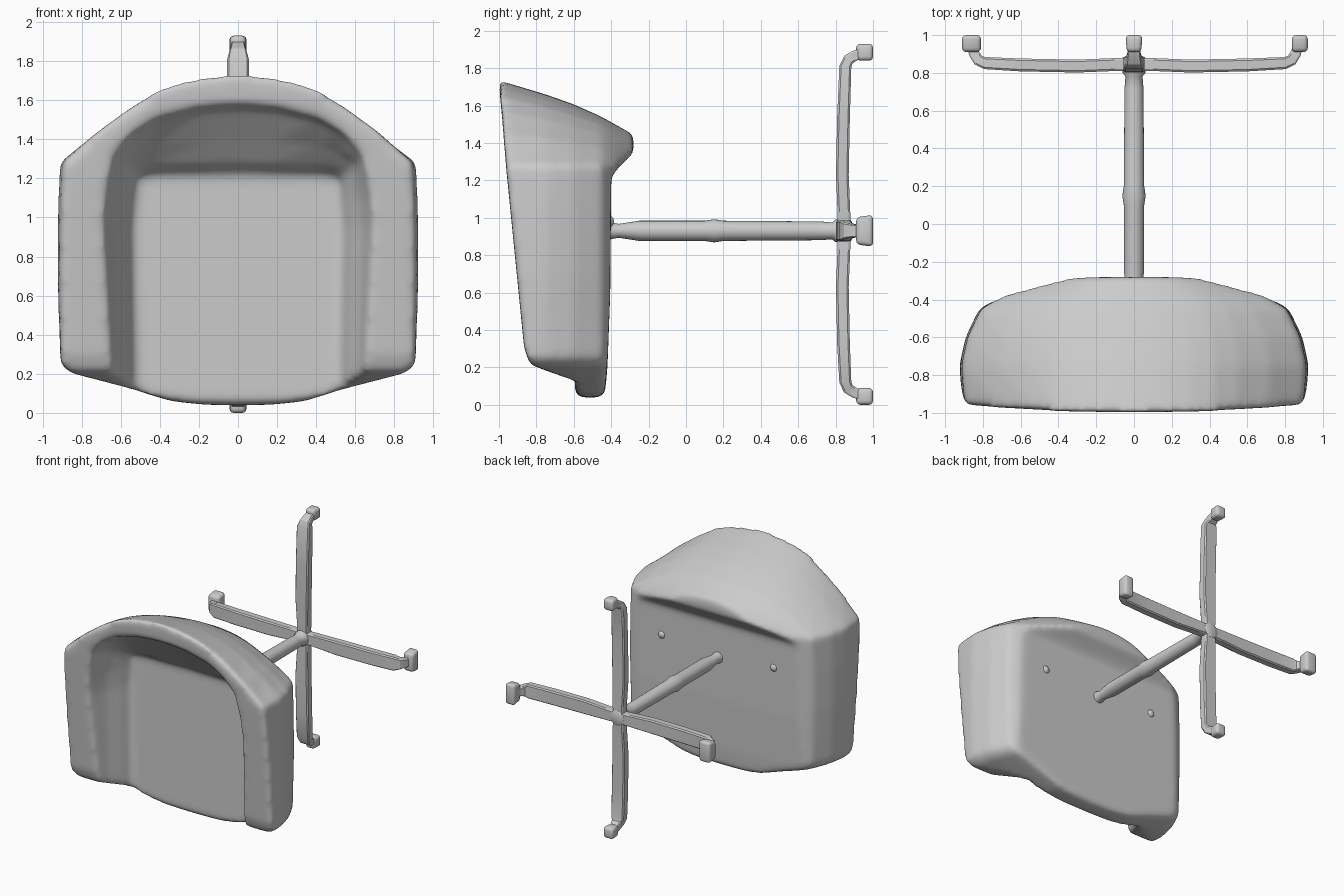
import bpy, bmesh, math
from mathutils import Vector

if "Cube" in bpy.data.objects:
    bpy.data.objects.remove(bpy.data.objects["Cube"])


def loft(name, rings):
    """Closed solid through a list of equal-length rings."""
    bm = bmesh.new()
    rows = [[bm.verts.new(p) for p in r] for r in rings]
    n = len(rows[0])
    for a, b in zip(rows, rows[1:]):
        for i in range(n):
            j = (i + 1) % n
            bm.faces.new((a[i], a[j], b[j], b[i]))
    bm.faces.new(rows[0])
    bm.faces.new(rows[-1])
    bmesh.ops.recalc_face_normals(bm, faces=bm.faces)
    me = bpy.data.meshes.new(name)
    bm.to_mesh(me)
    bm.free()
    ob = bpy.data.objects.new(name, me)
    bpy.context.collection.objects.link(ob)
    return ob


def smooth(ob, sharp_angle=None):
    for p in ob.data.polygons:
        p.use_smooth = True
    if sharp_angle:
        ob.data.set_sharp_from_angle(angle=math.radians(sharp_angle))


def mirrored(half, y):
    """Half outline (x, z) from bottom centre to top centre -> full ring at y."""
    return ([Vector((x, y, z)) for x, z in half] +
            [Vector((-x, y, z)) for x, z in reversed(half[1:-1])])


def subtract(ob, cutter):
    cutter.hide_render = True
    cutter.hide_set(True)
    m = ob.modifiers.new("cut", 'BOOLEAN')
    m.operation, m.solver, m.object = 'DIFFERENCE', 'EXACT', cutter


# Outer tub: flat sides, arched back, tapering towards the seat underside
def tub_outline(w, peak):
    low = [(0, .038), (.2, .042), (.4, .06), (.65, .13), (.93, .205), (.985, .25),
           (1, .7), (.998, 1.0), (.987, 1.28)]
    arch = [(.78, .38), (.6, .65), (.46, .82), (.33, .91), (.2, .965), (.1, .99), (0, 1)]
    return [(x * w, z) for x, z in low] + [(x * w, 1.28 + t * (peak - 1.28)) for x, t in arch]


levels = [(-1.05, .89, 1.75), (-.95, .908, 1.72), (-.75, .925, 1.66), (-.6, .892, 1.607),
          (-.45, .82, 1.54), (-.38, .70, 1.50), (-.28, .46, 1.445)]
shell = loft("seat_shell", [mirrored(tub_outline(w, p), y) for y, w, p in levels])


# Seat hollow, open at the front edge of the seat; sq squares off the top corners
def hollow_outline(w, top, sq):
    pts = [(0, -.1), (.98, -.1), (.98, .3), (1, .95), (.98, 1.1)]
    arch = [(.92 + .04 * sq, .45 + .4 * sq), (.78 + .1 * sq, .7 + .23 * sq),
            (.6 + .2 * sq, .86 + .1 * sq), (.3, .97), (.15, .99), (0, 1)]
    return [(x * w, z) for x, z in pts] + [(x * w, 1.1 + t * (top - 1.1)) for x, t in arch]


hollow = loft("hollow_cutter", [mirrored(hollow_outline(w, t, s), y) for y, w, t, s in
              [(-1.1, .72, 1.61, 0), (-.92, .685, 1.56, 0), (-.78, .635, 1.40, .3),
               (-.68, .575, 1.28, .7), (-.595, .535, 1.22, 1)]])
subtract(shell, hollow)

# Sloping arm edge and stepped underside, cut by side profiles
front = [(-.985, 2), (-1.0, 1.72), (-.96, 1.25), (-.925, .9), (-.865, .3), (-.835, .215),
         (-.62, .135), (-.595, .09), (-.57, -.1), (-1.3, -.1), (-1.3, 2)]
under = [(-.46, -.1), (-.43, .09), (-.42, .2), (-.405, .6), (-.40, 1.22), (-.36, 1.27),
         (-.285, 1.34), (-.2, 1.36), (-.2, -.1)]
for name, prof in (("arm_edge_cutter", front), ("underside_cutter", under)):
    subtract(shell, loft(name, [[(x, y, z) for y, z in prof] for x in (-1.2, 1.2)]))

# Soften into one upholstered surface
m = shell.modifiers.new("remesh", 'REMESH')
m.mode, m.voxel_size, m.use_smooth_shade = 'VOXEL', .018, True
m = shell.modifiers.new("soften", 'SMOOTH')
m.factor, m.iterations = .5, 20
smooth(shell)

# Post
HUB_Z = .93
post_profile = [(-.43, .05), (-.40, .045), (-.36, .037), (-.25, .054), (.10, .054), (.15, .062),
                (.20, .054), (.72, .05), (.78, .045), (.80, .06), (.88, .06), (.89, .04)]
post = loft("post", [[(r * math.cos(a), y, HUB_Z + r * math.sin(a))
                      for a in (math.tau * i / 24 for i in range(24))]
                     for y, r in post_profile])
smooth(post, 50)

# Fixing bosses under the seat
for s in (-1, 1):
    bpy.ops.mesh.primitive_uv_sphere_add(segments=16, ring_count=8, radius=.035,
                                         location=(s * .5, -.42, .98))
    bpy.context.object.name = "underside_boss"
    smooth(bpy.context.object)


# Four flat-sided legs with upturned ends and block feet
def leg(name, out, reach, foot):
    out, back, side = Vector(out), Vector((0, 1, 0)), Vector(out).cross((0, 1, 0))
    hub = Vector((0, 0, HUB_Z))
    # distance, y, half width, half thickness
    path = [(0, .845, .042, .035), (.08, .845, .046, .034), (.3, .836, .055, .034),
            (.6, .842, .056, .034), (reach - .12, .852, .055, .032),
            (reach - .085, .868, .042, .03), (reach - .065, .90, .035, .028),
            (reach - .05, .94, .033, .026), (reach - .05, .98, .035, .026)]
    rings = []
    for i, (d, y, w, t) in enumerate(path):
        p, q = path[max(i - 1, 0)], path[min(i + 1, len(path) - 1)]
        tan = (out * (q[0] - p[0]) + back * (q[1] - p[1])).normalized()
        nor = tan.cross(side)
        c = hub + out * d + back * y
        rings.append([c + side * (a * w) + nor * (b * t)
                      for a, b in ((-1, -.7), (-.85, -1), (.85, -1), (1, -.7),
                                   (1, .7), (.85, 1), (-.85, 1), (-1, .7))])
    smooth(loft(name, rings), 30)
    hw, hd = foot
    c = hub + out * (reach - hd) + back * .955
    pad = loft(name + "_foot", [[c + back * y + side * (a * hw * k) + out * (b * hd)
               for a, b in ((-1, -1), (1, -1), (1, 1), (-1, 1))]
               for y, k in ((-.045, .85), (.045, 1))])
    m = pad.modifiers.new("bevel", 'BEVEL')
    m.width, m.segments = .022, 3
    smooth(pad)


leg("upper_leg", (0, 0, 1), 1.0, (.045, .045))
leg("lower_leg", (0, 0, -1), .93, (.045, .045))
leg("right_leg", (1, 0, 0), .92, (.085, .042))
leg("left_leg", (-1, 0, 0), .91, (.085, .05))
